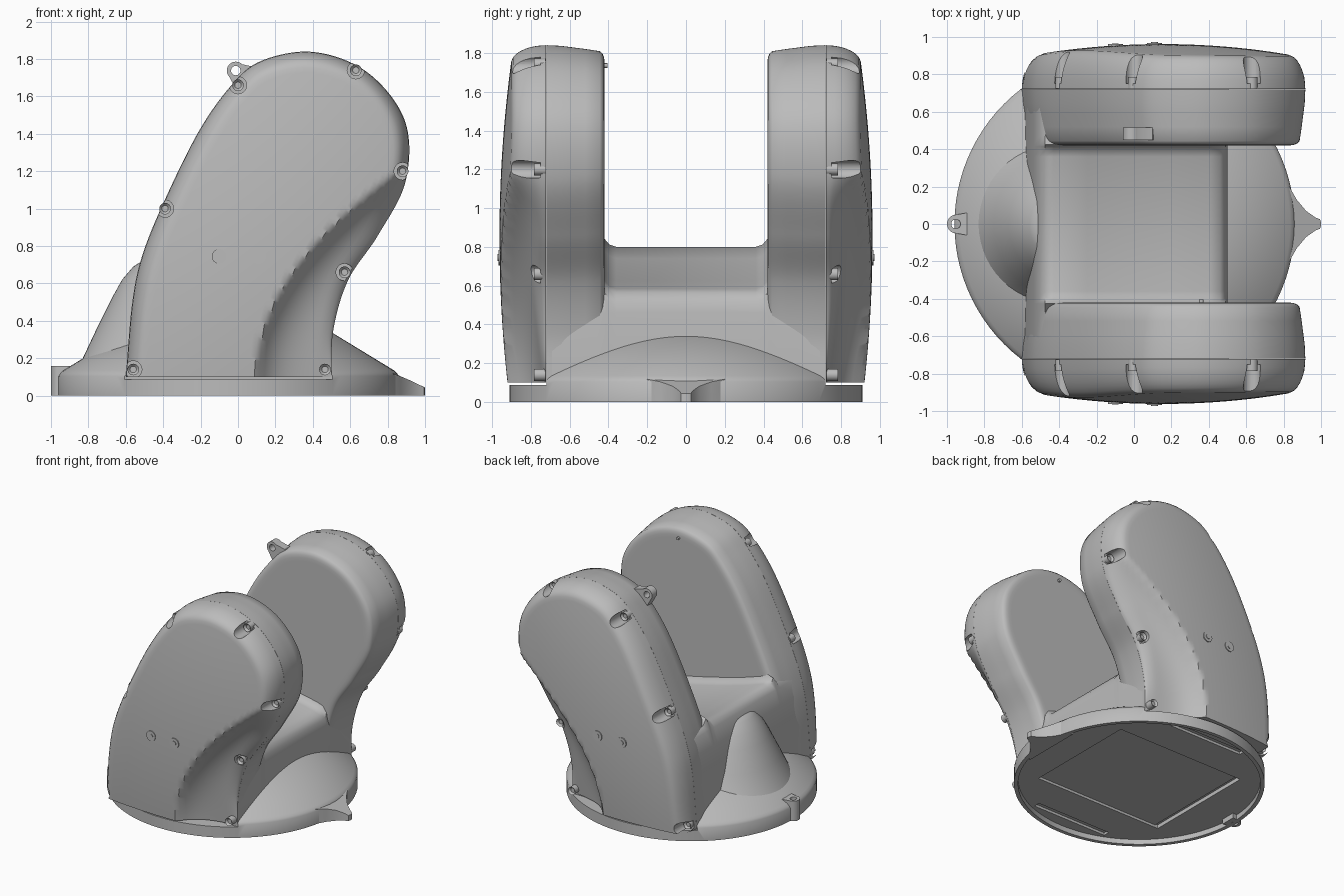
import bpy, bmesh, math
from mathutils import Vector, Matrix

if "Cube" in bpy.data.objects:
    bpy.data.objects.remove(bpy.data.objects["Cube"])

grey = bpy.data.materials.new("plain_grey")
grey.use_nodes = True
grey.diffuse_color = (0.5, 0.5, 0.5, 1)
grey.node_tree.nodes["Principled BSDF"].inputs["Base Color"].default_value = (0.5, 0.5, 0.5, 1)
parts = []


def finish(name, bm, side=1):
    """Turn a bmesh into an object, mirrored in y when side is -1."""
    for v in bm.verts:
        v.co.y *= side
    bmesh.ops.remove_doubles(bm, verts=bm.verts, dist=1e-5)
    bmesh.ops.recalc_face_normals(bm, faces=bm.faces)
    me = bpy.data.meshes.new(name)
    bm.to_mesh(me)
    bm.free()
    me.materials.append(grey)
    ob = bpy.data.objects.new(name, me)
    bpy.context.collection.objects.link(ob)
    parts.append(ob)
    return ob


def cylinder(bm, centre, r, depth, axis='Y', seg=24):
    rot = Matrix.Rotation(math.pi / 2, 4, 'X') if axis == 'Y' else Matrix()
    bmesh.ops.create_cone(bm, cap_ends=True, segments=seg, radius1=r, radius2=r,
                          depth=depth, matrix=Matrix.Translation(centre) @ rot)


def box(bm, lo, hi):
    lo, hi = Vector(lo), Vector(hi)
    bmesh.ops.create_cube(bm, size=1, matrix=Matrix.Translation((lo + hi) / 2)
                          @ Matrix.Diagonal((*(hi - lo), 1)))


def cut(ob, bm):
    """Subtract the shapes in bm from ob and bake the result."""
    cutter = finish("cutter", bm)
    cutter.hide_render = True
    parts.remove(cutter)
    mod = ob.modifiers.new("cut", 'BOOLEAN')
    mod.operation, mod.solver, mod.object = 'DIFFERENCE', 'EXACT', cutter
    graph = bpy.context.evaluated_depsgraph_get()
    me = bpy.data.meshes.new_from_object(ob.evaluated_get(graph))
    ob.modifiers.clear()
    ob.data = me
    bpy.data.objects.remove(cutter)


def lathe(name, profile, cx, steps=96):
    bm = bmesh.new()
    vs = [bm.verts.new((cx + r, 0, z)) for r, z in profile]
    es = [bm.edges.new(p) for p in zip(vs, vs[1:])]
    bmesh.ops.spin(bm, geom=vs + es, cent=(cx, 0, 0), axis=(0, 0, 1),
                   angle=math.tau, steps=steps, use_merge=True)
    return finish(name, bm)


def loft(name, loops):
    bm = bmesh.new()
    rows = [[bm.verts.new(p) for p in loop] for loop in loops]
    n = len(rows[0])
    for a, b in zip(rows, rows[1:]):
        for i in range(n):
            bm.faces.new((a[i], a[(i + 1) % n], b[(i + 1) % n], b[i]))
    bm.faces.new(rows[0])
    bm.faces.new(rows[-1])
    return finish(name, bm)


# Arm outline: two edges from the foot to the tip, in x and z
SUB = 14


def smooth(points):
    p = [Vector(q) for q in points]
    p = [2 * p[0] - p[1]] + p + [p[-1] + (p[-1] - p[-2]) * 0.9]
    p[-1].y = p[-3].y
    out = []
    for a, b, c, d in zip(p, p[1:], p[2:], p[3:]):
        for k in range(SUB):
            t = k / SUB
            out.append(0.5 * (2 * b + (c - a) * t + (2 * a - 5 * b + 4 * c - d) * t ** 2
                              + (3 * b - a - 3 * c + d) * t ** 3))
    return out + [p[-2]]


left = smooth([(-.6, .1), (-.565, .5), (-.51, .755), (-.39, 1.05), (-.206, 1.42),
               (-.035, 1.66), (.115, 1.786), (.36, 1.84)])
right = smooth([(.5, .1), (.51, .353), (.59, .62), (.75, .86), (.897, 1.15),
                (.89, 1.476), (.676, 1.74), (.36, 1.84)])
RINGS = [0, .006, .018, .035, .055, .08, .11, .15] + [.15 + .05 * k for k in range(1, 18)]


def spine(f):
    a, b, c = Vector((-.05, .1)), Vector((-.02, .75)), Vector((.36, 1.28))
    return a * (1 - f) ** 2 + b * 2 * f * (1 - f) + c * f ** 2


def rim(t, width):
    return math.sqrt(1 - (1 - min(t / width, 1)) ** 2)


def shell(name, side, depth):
    """Closed half of an arm: rings shrink from the outline to a centre line."""
    bm = bmesh.new()
    grids = []
    for path in (left, right):
        grid = []
        for i, p in enumerate(path):
            c = spine(min(1, i / (4 * SUB)))
            qs = [(t, p.lerp(c, t)) for t in RINGS]
            grid.append([bm.verts.new((q.x, depth(t, q), q.y)) for t, q in qs])
        for a, b in zip(grid, grid[1:]):
            for k in range(len(RINGS) - 1):
                bm.faces.new((a[k], a[k + 1], b[k + 1], b[k]))
        grids.append(grid)
    l, r = grids
    bm.faces.new([g[0] for g in l] + [g[0] for g in r[-2::-1]])
    bm.faces.new(l[0] + r[0][-2::-1])
    return finish(name, bm, side)


def arm_depth(t, q):
    # straight band, slight taper, then a rounded edge to the flat inner face
    if t == 0:
        return .72
    if t < .05:
        return .67 - .215 * t / .05
    return .455 - .035 * rim(t - .05, .1)


def cover_depth(t, q):
    # crowned outer face with a scoop along the lower front edge
    top = .962 - .06 * ((q.y - .85) / .9) ** 2 - .13 * (q.x - .1 - .2 * (q.y - .6)) ** 2
    rise = (q.y - .1) / 1.12
    away = (q.x - .1 - .8 * rise ** 2) / math.sqrt(1 + (1.43 * rise) ** 2)
    if away > 0:
        top -= .17 * (1 - math.exp(-away / .1))
    return .721 + (top - .721) * rim(t, .15)


SCREWS = [(0, 1.66), (.63, 1.74), (.88, 1.2), (.57, .66), (.465, .14), (-.56, .14), (-.39, 1.0)]

for side, tag in ((-1, "front"), (1, "back")):
    shell(tag + "_arm", side, arm_depth)
    cover = shell(tag + "_arm_cover", side, cover_depth)
    # screw pockets
    bm = bmesh.new()
    for x, z in SCREWS:
        cylinder(bm, (x, side * .96, z), .046, .42)
    cut(cover, bm)
    # screws with a socket in the head
    bm = bmesh.new()
    for x, z in SCREWS:
        cylinder(bm, (x, .755, z), .031, .06)
    heads = [f for f in bm.faces if len(f.verts) > 4 and f.calc_center_median().y > .78]
    bmesh.ops.inset_individual(bm, faces=heads, thickness=.014)
    bmesh.ops.translate(bm, vec=(0, -.015, 0), verts=list({v for f in heads for v in f.verts}))
    finish(tag + "_screws", bm, side)
    # two round studs on the outer face
    bm = bmesh.new()
    for x in (-.1, .11):
        face = cover_depth(1, Vector((x, .745)))
        cylinder(bm, (x, face, .745), .04, .014)
        cylinder(bm, (x, face, .745), .018, .022)
    finish(tag + "_studs", bm, side)

# Round base with a conical top, hollow below
base = lathe("base", [(0, .04), (.88, .04), (.88, 0), (.91, 0), (.91, .105), (.9, .12),
                      (.885, .135), (.54, .345), (0, .345)], -.05)
bm = bmesh.new()
for s in (-1, 1):
    ys = sorted((s * .72, s * 1.1))
    box(bm, (-.62, ys[0], .087), (.52, ys[1], .5))
    ys = sorted((s * .74, s * .79))
    box(bm, (-.38, ys[0], -.1), (.28, ys[1], .06))
box(bm, (-.615, -.465, -.1), (.515, .465, .07))
cut(base, bm)

# Saddle between the arms, curling up where it meets them
profile = [(-.59, .06), (-.57, .4), (-.535, .63), (-.505, .75), (-.475, .785), (-.43, .8),
           (-.25, .74), (-.05, .685), (.2, .625), (.4, .585), (.46, .565), (.49, .52), (.5, .46),
           (.5, .06)]
half = [(.36, 0), (.395, .012), (.415, .035), (.425, .05), (.47, 0), (.69, 0)]
sections = [(-y, h) for y, h in reversed(half)] + half
loft("saddle", [[(x, y, z + (h if z > .76 or (x > -.5 and z > .5) else 0)) for x, z in profile]
                for y, h in sections])

# Rounded hump on the side of the base
lathe("hump", [(.56, .12), (.52, .16), (.49, .2), (.41, .37), (.33, .53), (.28, .62), (.22, .69),
               (.19, .71), (.15, .72), (0, .725)], -.34, 64)

# Pointer on the rim
edge = [(.78, .25), (.83, .2), (.87, .13), (.92, .07), (.97, .035), (.995, .025), (1, .01)]
outline = [(x, -y) for x, y in edge] + edge[::-1]
loft("pointer", [[(x, y, 0) for x, y in outline],
                 [(x, y, .33 - .57 * (x - .5) - .12 * abs(y)) for x, y in outline]])


def eye_profile(cx, cy, r, start, tail):
    """Rounded end of a lug, closed by its tail points."""
    arc = [start + math.pi * k / 12 for k in range(13)]
    return [(cx + r * math.cos(a), cy + r * math.sin(a)) for a in arc] + tail


# Rim lug with a vertical hole
ring = eye_profile(-.95, 0, .05, math.pi / 2, [(-.89, -.06), (-.89, .06)])
lug = loft("rim_lug", [[(x, y, z) for x, y in ring] for z in (0, .16)])
bm = bmesh.new()
cylinder(bm, (-.952, 0, .1), .025, .5, 'Z')
cut(lug, bm)

# Top lug on the back arm
ring = eye_profile(-.012, 1.738, .048, math.pi / 4, [(.0, 1.62), (.14, 1.7), (.1, 1.755)])
lug = loft("top_lug", [[(x, y, z) for x, z in ring] for y in (.45, .515)])
bm = bmesh.new()
cylinder(bm, (-.012, .48, 1.738), .025, .3)
cut(lug, bm)

# Small pin inside the front arm
bm = bmesh.new()
cylinder(bm, (.36, -.42, 1.735), .012, .03, seg=12)
finish("pin", bm)

bpy.ops.object.select_all(action='DESELECT')
for ob in parts:
    ob.select_set(True)
bpy.context.view_layer.objects.active = parts[0]
bpy.ops.object.shade_smooth_by_angle(angle=math.radians(38))
